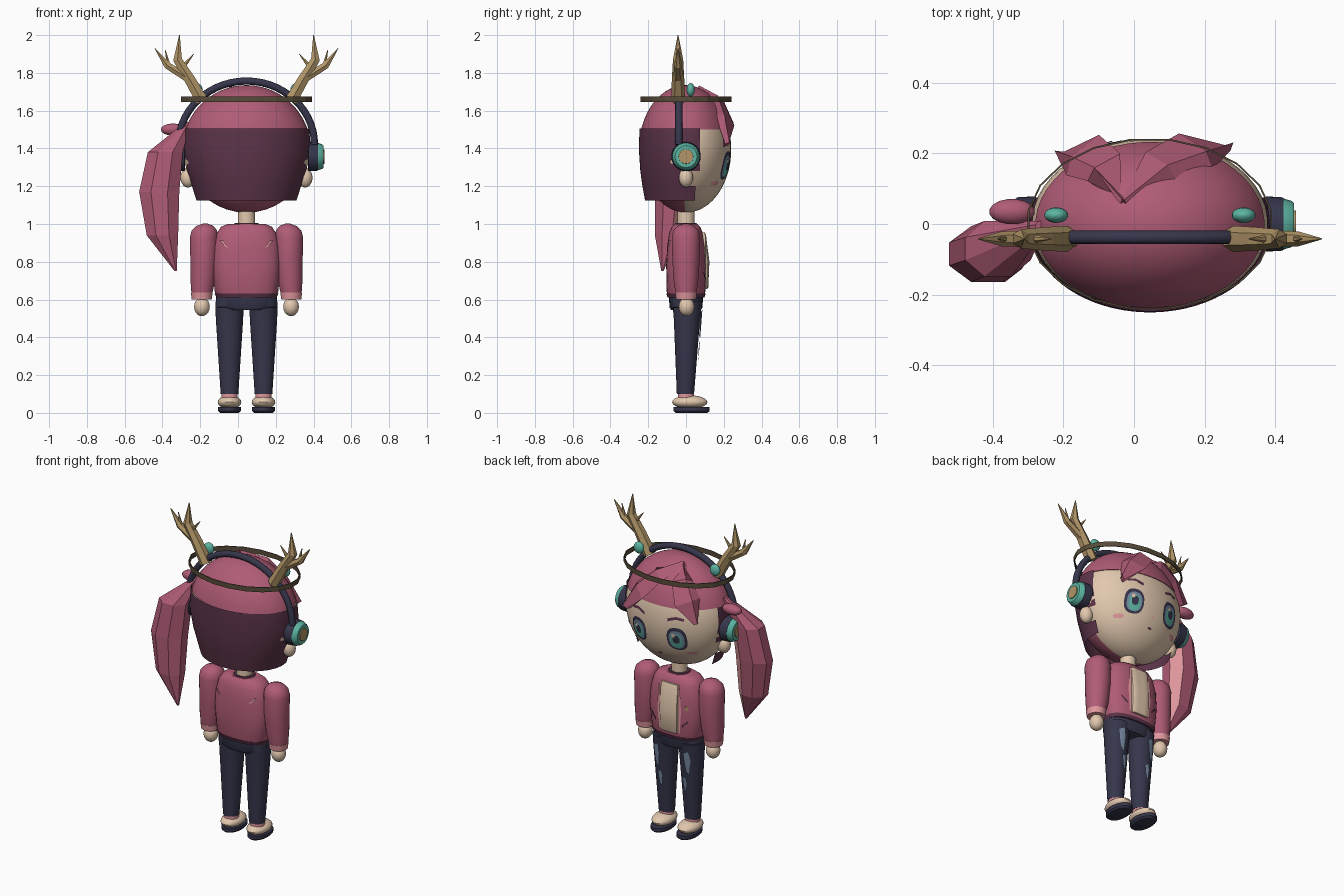
import bpy, bmesh
from math import sin, cos, pi, radians, sqrt
from mathutils import Vector

if "Cube" in bpy.data.objects:
    bpy.data.objects.remove(bpy.data.objects["Cube"])

CX = 0.045                      # body centre line
HEAD = (0.335, 0.24, 0.335)     # head radii
HZ = 1.395                      # head centre height


def colour(name, r, g, b):
    lin = [((c / 255 + 0.055) / 1.055) ** 2.4 for c in (r, g, b)] + [1]
    m = bpy.data.materials.new(name)
    m.use_nodes = True
    m.diffuse_color = lin
    m.node_tree.nodes["Principled BSDF"].inputs["Base Color"].default_value = lin
    return m


PINK = colour("rose pink", 176, 92, 118)
PLUM = colour("dark plum", 92, 52, 74)
NAVY = colour("navy", 54, 54, 76)
SKIN = colour("skin cream", 226, 200, 174)
LIGHT = colour("light pink", 226, 152, 158)
HORN = colour("antler tan", 178, 150, 104)
BROWN = colour("dark brown", 88, 76, 58)
TEAL = colour("teal", 92, 180, 162)
DENIM = colour("faded blue", 118, 136, 160)


def finish(name, bm, mats, rule=None, angle=40, recalc=True):
    if recalc:
        bmesh.ops.recalc_face_normals(bm, faces=bm.faces)
    if rule:
        bm.normal_update()
        for f in bm.faces:
            f.material_index = rule(f)
    me = bpy.data.meshes.new(name)
    bm.to_mesh(me)
    bm.free()
    for m in mats if isinstance(mats, list) else [mats]:
        me.materials.append(m)
    ob = bpy.data.objects.new(name, me)
    bpy.context.collection.objects.link(ob)
    bpy.ops.object.select_all(action="DESELECT")
    ob.select_set(True)
    bpy.context.view_layer.objects.active = ob
    if angle:
        bpy.ops.object.shade_smooth_by_angle(angle=radians(angle))
    return ob


def skin_rings(bm, rings, caps=True):
    loops = [[bm.verts.new(p) for p in r] for r in rings]
    n = len(loops[0])
    for a, b in zip(loops, loops[1:]):
        for i in range(n):
            j = (i + 1) % n
            bm.faces.new((a[i], a[j], b[j], b[i]))
    if caps:
        bm.faces.new(loops[0])
        bm.faces.new(loops[-1])


def loft(name, rings, mats, n=32, power=2, caps=True, **kw):
    """Stack of horizontal ovals: (x from centre, y, z, rx, ry)."""
    def pt(t, x, y, z, rx, ry):
        c, s = cos(t), sin(t)
        k = (abs(c) ** power + abs(s) ** power) ** (-1 / power)
        return CX + x + rx * k * c, y + ry * k * s, z
    bm = bmesh.new()
    skin_rings(bm, [[pt(2 * pi * (i + 0.5) / n, *r) for i in range(n)] for r in rings], caps)
    return finish(name, bm, mats, **kw)


def dome(name, centre, radii, mats, z0=-1, z1=1, n=32, rows=16, **kw):
    """Ellipsoid slice between relative heights z0 and z1."""
    x, y, z = centre
    hs = [max(-0.9995, min(0.9995, z0 + (z1 - z0) * (1 - cos(pi * i / rows)) / 2)) for i in range(rows + 1)]
    return loft(name, [(x, y, z + h * radii[2], radii[0] * sqrt(1 - h * h), radii[1] * sqrt(1 - h * h))
                       for h in hs], mats, n, **kw)


def tube(name, path, radii, mats, n=12, **kw):
    """Round tube through points given from the centre line."""
    pts = [Vector((CX + p[0], p[1], p[2])) for p in path]
    rings = []
    for i, p in enumerate(pts):
        d = (pts[min(i + 1, len(pts) - 1)] - pts[max(i - 1, 0)]).normalized()
        side = Vector((0, 1, 0))
        up = d.cross(side).normalized()
        rings.append([p + radii[i] * (side * cos(2 * pi * k / n) + up * sin(2 * pi * k / n)) for k in range(n)])
    bm = bmesh.new()
    skin_rings(bm, rings)
    return finish(name, bm, mats, **kw)


def plate(name, outline, surface, mat, lift, way=1):
    """Thin painted patch laid over a curved surface y = surface(x, z)."""
    mx = sum(p[0] for p in outline) / len(outline)
    mz = sum(p[1] for p in outline) / len(outline)
    bm = bmesh.new()
    rings = []
    for k in (0.02, 0.35, 0.7, 1):
        ring = [(mx + (x - mx) * k, mz + (z - mz) * k) for x, z in outline]
        rings.append([(CX + x, way * (surface(x, z) + lift), z) for x, z in ring])
    skin_rings(bm, rings, False)
    bm.normal_update()
    for f in bm.faces:
        if f.normal.y * way < 0:
            f.normal_flip()
    return finish(name, bm, mat, angle=60, recalc=False)


def oval(x, z, rx, rz, n=20, power=2.6):
    def k(t):
        return (abs(cos(t)) ** power + abs(sin(t)) ** power) ** (-1 / power)
    return [(x + rx * k(t) * cos(t), z + rz * k(t) * sin(t)) for t in (2 * pi * i / n for i in range(n))]


def face_y(x, z):
    return HEAD[1] * sqrt(max(0.02, 1 - (x / HEAD[0]) ** 2 - ((z - HZ) / HEAD[2]) ** 2))


def torso_y(x, z):
    return 0.102 * max(0.05, 1 - abs(x / 0.182) ** 2.6) ** (1 / 2.6)


# Head, hair cap and the open-fronted back hair
dome("head", (0, 0, HZ), HEAD, [SKIN, PINK], z1=0.33, n=48,
     rule=lambda f: int(f.calc_center_median().y < 0 and f.calc_center_median().z < 1.2))
dome("hair_cap", (0, -0.003, HZ), (0.341, 0.247, 0.34), PINK, z0=0.31, n=48)
hair = [(0, 0, z, rx, ry) for z, rx, ry in ((1.505, .332, .246), (1.40, .341, .25), (1.28, .316, .242),
                                            (1.2, .289, .231), (1.125, .265, .217))]
back = loft("back_hair", hair, PLUM, 72, caps=False)
bm = bmesh.new()
bm.from_mesh(back.data)


def hairline(z):
    return 0.08 if z > 1.28 else 0.02 if z > 1.2 else 0.045


bmesh.ops.delete(bm, context="FACES", geom=[f for f in bm.faces
                 if f.calc_center_median().y > hairline(f.calc_center_median().z)])
bm.to_mesh(back.data)
bm.free()


# Swept fringe: flat-faced strands with a light streak along the parting
def strand(name, path, widths, thick):
    pts = [Vector(p) for p in path]
    rings = []
    for i, p in enumerate(pts):
        d = (pts[min(i + 1, len(pts) - 1)] - pts[max(i - 1, 0)]).normalized()
        out = (p - Vector((0, 0, HZ))).normalized()
        across = d.cross(out).normalized()
        if across.z < 0:
            across = -across
        out = across.cross(d) * (1 if across.cross(d).dot(out) > 0 else -1)
        w, c = widths[i], p + Vector((CX, 0, 0))
        rings.append([c + across * w, c + across * w * 0.35 + out * thick, c - across * w, c - out * thick])
    bm = bmesh.new()
    skin_rings(bm, rings)
    bm.faces.ensure_lookup_table()
    streak = {f for f in bm.faces if f.index >= 0 and list(bm.faces).index(f) % 4 == 0 and len(f.verts) == 4}
    return finish(name, bm, [PINK, LIGHT], lambda f: int(f in streak and f.calc_center_median().z > 1.4), angle=0)


strand("fringe_right", [(-.075, .06, 1.71), (.03, .165, 1.655), (.13, .205, 1.55), (.22, .215, 1.42)],
       (.01, .06, .075, .012), .025)
strand("fringe_left", [(-.075, .06, 1.71), (-.13, .16, 1.655), (-.19, .195, 1.55), (-.25, .195, 1.43)],
       (.01, .06, .075, .012), .025)

# Side ponytail
loft("ponytail", [(-.31, -.01, 1.54, .015, .02), (-.43, -.07, 1.38, .10, .085), (-.462, -.085, 1.17, .115, .085),
                  (-.445, -.10, .94, .09, .07), (-.375, -.125, .75, .006, .006)], [PINK, LIGHT], 8, angle=0,
     rule=lambda f: int(f.normal.x > 0.25 and f.normal.y > 0.3))
dome("ponytail_tie", (-.39, .035, 1.5), (.065, .036, .032), PINK, n=16, rows=8)

# Circlet
ring = loft("circlet", [(0, 0, z, .35, .244) for z in (1.645, 1.675)], BROWN, 20, caps=False, angle=0)
ring.modifiers.new("thickness", "SOLIDIFY").thickness = 0.005

# Headphone band
arc = [(.36 * cos(pi * i / 28), -.038, 1.42 + .337 * sin(pi * i / 28)) for i in range(29)]
tube("headphone_band", arc, [.019] * 29, NAVY)

# Mirrored head parts
for s, side in ((1, "left"), (-1, "right")):
    dome("ear_" + side, (s * .31, 0, 1.245), (.04, .038, .052), SKIN, n=20, rows=10)
    for part, mat, d0, d1, r0, r1 in (("cushion", NAVY, .325, .378, .078, .074), ("cup", TEAL, .372, .408, .073, .058),
                                      ("badge", HORN, .405, .413, .04, .038)):
        tube(f"headphone_{part}_{side}", [(s * d, 0, 1.357) for d in (d0, d0 + .003, d1 - .008, d1)],
             (r0 * .9, r0, (r0 + r1) / 2, r1), mat, 24)
    dome("bobble_" + side, (s * .265, .025, 1.71), (.034, .022, .036), TEAL, n=16, rows=8)
    for part, path, radii in (
            ("trunk", ((.235, 1.65), (.3, 1.765), (.365, 1.87), (.355, 2.0)), (.037, .033, .027, .002)),
            ("outer_tine", ((.3, 1.765), (.42, 1.84), (.485, 1.93)), (.025, .021, .002)),
            ("inner_tine", ((.345, 1.82), (.28, 1.9)), (.016, .002)),
            ("small_tine", ((.41, 1.83), (.43, 1.92)), (.013, .002))):
        tube(f"antler_{part}_{side}", [(s * d, -.042, z) for d, z in path], radii, HORN, 6, angle=0)
    # Painted face details
    for part, mat, dx, dz, rx, rz, lift in (("rim", NAVY, 0, 0, .058, .074, .003), ("white", DENIM, 0, -.004, .045, .058, .005),
                                            ("iris", TEAL, 0, -.012, .034, .046, .007), ("pupil", NAVY, 0, 0, .02, .027, .009),
                                            ("glint", SKIN, .014, .026, .01, .012, .0105)):
        plate(f"eye_{part}_{side}", oval(s * .13 + dx, 1.31 + dz, rx, rz), face_y, mat, lift)
    plate("eyebrow_" + side, [(s * .08, 1.418), (s * .13, 1.437), (s * .175, 1.43), (s * .175, 1.445),
                              (s * .13, 1.453), (s * .08, 1.437)], face_y, PLUM, .004)
    plate("blush_" + side, oval(s * .195, 1.215, .026, .012, 12), face_y, LIGHT, .004)
plate("mouth", oval(0, 1.185, .014, .006, 10), face_y, PLUM, .004)
plate("nose", oval(0, 1.245, .007, .005, 8), face_y, LIGHT, .004)

# Neck and jacket
loft("neck", [(0, 0, z, .046, .046) for z in (.97, 1.1)], SKIN, 20)
loft("collar", [(0, 0, .975, .085, .066), (0, 0, .995, .068, .06), (0, 0, 1.006, .062, .056)], PLUM, 24)
loft("jacket", [(0, 0, z, rx, ry) for z, rx, ry in ((.615, .155, .095), (.64, .168, .102), (.78, .181, .105),
     (.88, .176, .1), (.95, .158, .09), (.985, .135, .075), (1, .1, .06))], PINK, 40, 2.6)
loft("jacket_hem", [(0, 0, .612, .16, .098), (0, 0, .632, .169, .104)], PLUM, 40, 2.6)
loft("shirt_panel", [(0, .09, z, .06 * k, r) for z, k, r in ((.655, .93, .022), (.665, 1, .028), (.8, 1, .034),
     (.94, 1, .016), (.955, .93, .01))], SKIN, 24, 6)

# Arms, legs and shoes
for s, side in ((1, "left"), (-1, "right")):
    loft("sleeve_" + side, [(s * d, 0, z, r, r) for d, z, r in ((.236, .635, .056), (.231, .7, .066), (.225, .82, .073),
         (.225, .93, .075), (.223, .965, .068), (.22, .99, .045), (.218, 1.002, .012))], PINK, 28)
    loft("cuff_" + side, [(s * .237, 0, z, r, r) for z, r in ((.6, .053), (.637, .058))], LIGHT, 28)
    dome("hand_" + side, (s * .236, .003, .562), (.042, .042, .05), SKIN, n=20, rows=10)
    loft("leg_" + side, [(s * .09, -.003 + (z - .1) * .02, z, rx, ry) for z, rx, ry in (
         (.1, .047, .046), (.3, .06, .058), (.5, .073, .07), (.59, .075, .08))], NAVY, 28)
    loft("ankle_" + side, [(s * .09, 0, z, .044, .044) for z in (.07, .103)], LIGHT, 20)
    dome("shoe_" + side, (s * .09, .02, .057), (.063, .094, .036), SKIN, n=28, rows=10)
    loft("sole_" + side, [(s * .09, .03, z, rx, ry) for z, rx, ry in ((0, .05, .084), (.01, .06, .096), (.03, .06, .096))], NAVY, 28)

    def leg_y(x, z):
        rx = .04 + z * .066
        return rx * .97 * sqrt(max(.05, 1 - ((x - s * .09) / rx) ** 2)) + z * .015

    for name, x, z, w, h in (("thigh_fade", .105, .47, .022, .075), ("knee_fade", .085, .33, .016, .05)):
        plate(f"{name}_{side}", [(s * x + dx * w, z + dz * h) for dx, dz in (
            (-.6, -1), (.3, -.7), (.7, 0), (1, .8), (-.5, 1), (-1, .3))], leg_y, DENIM, .005)
    # Jacket trim
    plate("lapel_" + side, [(s * .062, .66), (s * .074, .66), (s * .082, .8), (s * .075, .94), (s * .062, .94)],
          torso_y, LIGHT, .006)
    plate("slash_" + side, [(s * .09, .70), (s * .125, .735), (s * .125, .75), (s * .09, .715)], torso_y, PLUM, .008)
    plate("shoulder_mark_" + side, [(s * .098, .875), (s * .115, .88), (s * .143, .915), (s * .122, .912)],
          torso_y, LIGHT, .004, -1)
plate("jacket_patch", [(-.13, .81), (-.1, .81), (-.115, .845)], torso_y, HORN, .008)
loft("waistband", [(0, 0, .545, .12, .08), (0, 0, .56, .163, .088), (0, 0, .622, .16, .09)], NAVY, 36, 2.4)
